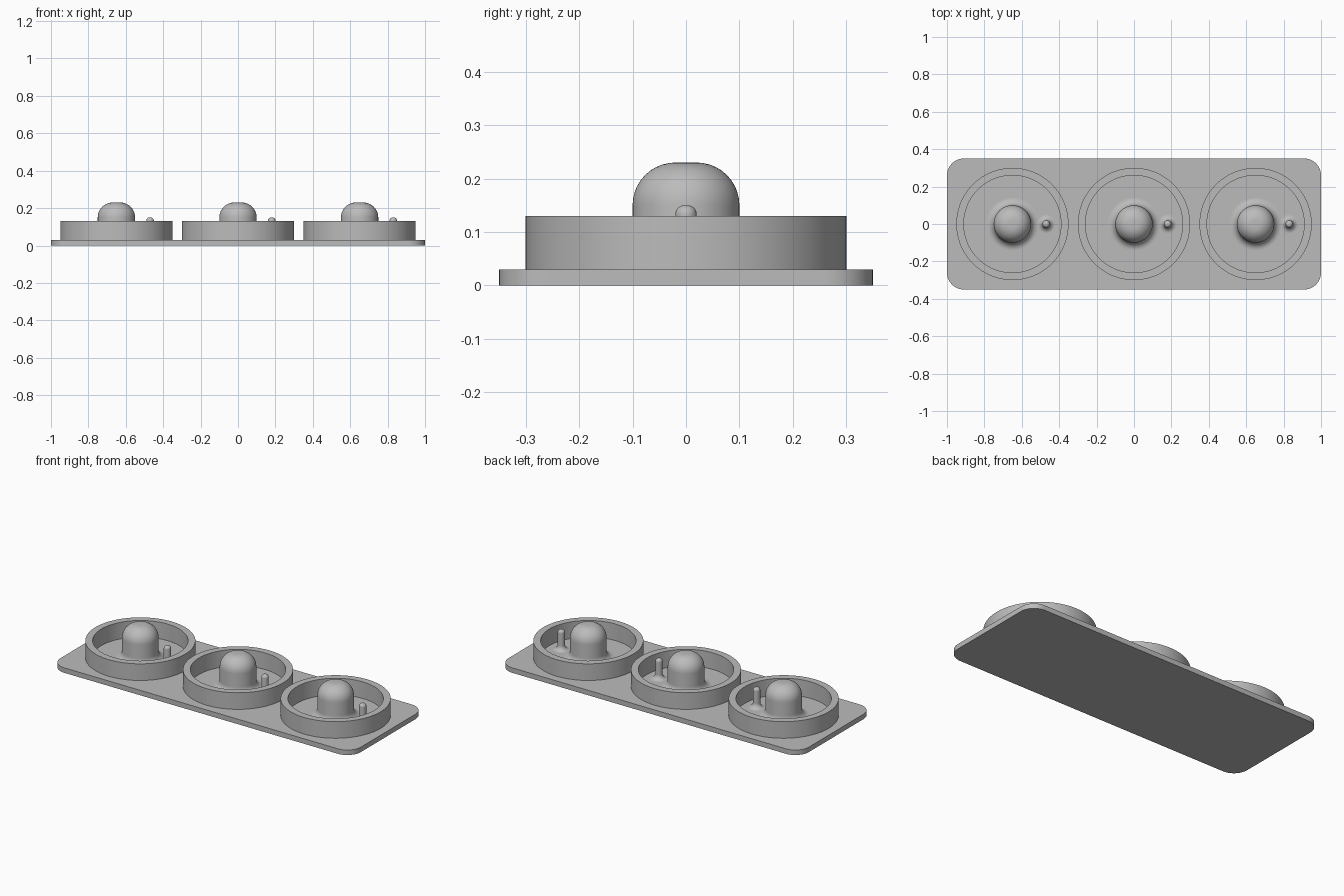
import bpy, bmesh
from math import sin, cos, pi, radians
from mathutils import Vector

cube = bpy.data.objects.get("Cube")
if cube:
    bpy.data.objects.remove(cube, do_unlink=True)

grey = bpy.data.materials.new("plain_grey")
grey.use_nodes = True
colour = (0.5, 0.5, 0.5, 1)
grey.diffuse_color = colour
grey.node_tree.nodes["Principled BSDF"].inputs["Base Color"].default_value = colour

PLATE_TOP = 0.03
SUNK = 0.02  # parts reach slightly into the plate


def finish(bm, name, location=(0, 0, 0)):
    """Turn a bmesh into a smooth object with sharp edges kept."""
    bmesh.ops.recalc_face_normals(bm, faces=bm.faces)
    mesh = bpy.data.meshes.new(name)
    bm.to_mesh(mesh)
    bm.free()
    mesh.materials.append(grey)
    obj = bpy.data.objects.new(name, mesh)
    bpy.context.collection.objects.link(obj)
    obj.location = location
    bpy.ops.object.select_all(action='DESELECT')
    obj.select_set(True)
    bpy.context.view_layer.objects.active = obj
    bpy.ops.object.shade_smooth_by_angle(angle=radians(35))
    return obj


def arc(cx, cy, r, start, end, steps=10):
    return [(cx + r * cos(a), cy + r * sin(a))
            for a in (start + (end - start) * i / steps for i in range(steps + 1))]


def lathe(name, profile, location, closed=False, steps=80):
    """Revolve (radius, height) points around the vertical axis."""
    bm = bmesh.new()
    verts = [bm.verts.new((r, 0, z)) for r, z in profile]
    edges = [bm.edges.new(pair) for pair in zip(verts, verts[1:])]
    if closed:
        edges.append(bm.edges.new((verts[-1], verts[0])))
    bmesh.ops.spin(bm, geom=verts + edges, cent=(0, 0, 0), axis=(0, 0, 1),
                   angle=2 * pi, steps=steps)
    bmesh.ops.remove_doubles(bm, verts=bm.verts, dist=0.00005)
    return finish(bm, name, location)


def post(name, radius, top, rounding, fillet, location, steps=80):
    """Round-topped post that flares into the floor."""
    profile = [(0, SUNK), (radius + fillet, SUNK)]
    profile += arc(radius + fillet, PLATE_TOP + fillet, fillet, 1.5 * pi, pi)
    profile += arc(radius - rounding, top - rounding, rounding, 0, pi / 2)
    profile.append((0, top))
    return lathe(name, profile, location, steps=steps)


# Base plate with rounded corners
half_x, half_y, corner = 1.0, 0.35, 0.09
outline = []
for i, (sx, sy) in enumerate([(1, 1), (-1, 1), (-1, -1), (1, -1)]):
    outline += arc(sx * (half_x - corner), sy * (half_y - corner), corner,
                   i * pi / 2, (i + 1) * pi / 2)
bm = bmesh.new()
face = bm.faces.new([bm.verts.new((x, y, 0)) for x, y in outline])
extruded = bmesh.ops.extrude_face_region(bm, geom=[face], use_keep_orig=True)
top_verts = [g for g in extruded["geom"] if isinstance(g, bmesh.types.BMVert)]
bmesh.ops.translate(bm, verts=top_verts, vec=Vector((0, 0, PLATE_TOP)))
finish(bm, "base_plate")

# Three wells: rim, central post and small pin
rim = [(0.3, SUNK), (0.3, 0.13), (0.26, 0.13), (0.26, SUNK)]
for side, x in (("right", -0.65), ("middle", 0), ("left", 0.65)):
    lathe(side + "_rim", rim, (x, 0, 0), closed=True, steps=96)
    post(side + "_post", 0.1, 0.23, 0.08, 0.04, (x, 0, 0))
    post(side + "_pin", 0.02, 0.15, 0.017, 0.03, (x + 0.18, 0, 0), steps=40)
